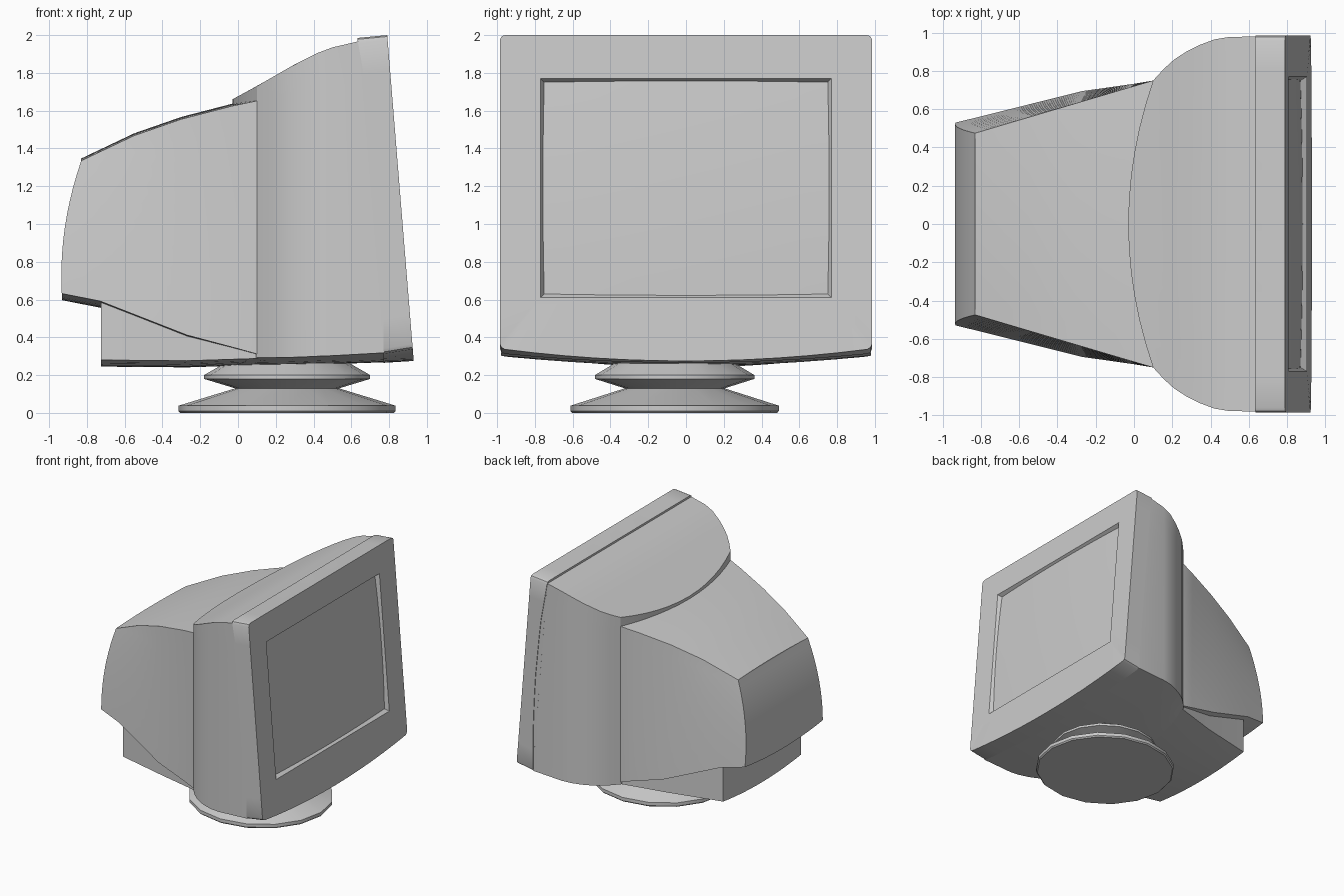
import bpy, bmesh, math

if "Cube" in bpy.data.objects:
    bpy.data.objects.remove(bpy.data.objects["Cube"])

NB, NS = 6, 10   # ring points: half of bottom/top, and one side


def interp(table, x):
    if x <= table[0][0]:
        return table[0][1]
    for (a, fa), (b, fb) in zip(table, table[1:]):
        if x <= b:
            return fa + (fb - fa) * (x - a) / (b - a)
    return table[-1][1]


def bow(z, h):
    return lambda u: z + h * (1 - u * u)


def ring(xf, w0, w1, zb, zt, r=0.0):
    """Mirrored cross-section, starting at the bottom middle."""
    half = []
    for i in range(NB + 1):
        y = (w0 - r) * i / NB
        z = zb(y / w0)
        half.append((xf(y / w0, z), y, z))
    lo, hi = zb(1) + r, zt(1) - r
    half.append((xf(1, lo), w0 - .3 * r, lo - .7 * r))
    for j in range(NS + 1):
        t = j / NS
        z = lo + (hi - lo) * t
        half.append((xf(1, z), w0 + (w1 - w0) * t, z))
    half.append((xf(1, hi + .7 * r), w1 - .3 * r, hi + .7 * r))
    for i in range(NB, -1, -1):
        y = (w1 - r) * i / NB
        z = zt(y / w1)
        half.append((xf(y / w1, z), y, z))
    return half + [(x, -y, z) for x, y, z in reversed(half[1:-1])]


def finish(bm, name, angle):
    bmesh.ops.remove_doubles(bm, verts=bm.verts, dist=1e-4)
    bmesh.ops.recalc_face_normals(bm, faces=bm.faces)
    me = bpy.data.meshes.new(name)
    bm.to_mesh(me)
    bm.free()
    ob = bpy.data.objects.new(name, me)
    bpy.context.collection.objects.link(ob)
    me.shade_smooth()
    me.set_sharp_from_angle(angle=math.radians(angle))
    return ob


def loft(name, rings, start=0, angle=28):
    """Skin the rings; caps are strips paired outward from index start."""
    bm = bmesh.new()
    vs = [[bm.verts.new(p) for p in r] for r in rings]
    n = len(rings[0])
    for a, b in zip(vs, vs[1:]):
        for i in range(n):
            k = (i + 1) % n
            bm.faces.new((a[i], a[k], b[k], b[i]))
    for r in (vs[0], vs[-1]):
        for i in range(n // 2):
            quad = [r[(start + i) % n], r[(start + i + 1) % n],
                    r[(start - i - 1) % n], r[(start - i) % n]]
            bm.faces.new(list(dict.fromkeys(quad)))
    return finish(bm, name, angle)


# Shared curves: bezel front plane, bezel back seam, hood top profile
def front(z):
    return .93 - .14 * (z - .28) / 1.72


BACK = [(.27, .77), (.7, .768), (1.1, .75), (1.6, .70), (1.98, .632)]
TOP = [(-.03, 1.66), (.1, 1.73), (.3, 1.845), (.45, 1.92), (.55, 1.95), (.63, 1.967)]

# Bezel with a sloped screen opening
loft("bezel", [
    ring(lambda u, z: interp(BACK, z), .985, .985, bow(.315, -.05), bow(1.985, 0), .025),
    ring(lambda u, z: front(z), .985, .985, bow(.34, -.065), bow(2.0, 0), .025),
    ring(lambda u, z: front(z), .77, .77, bow(.61, 0), bow(1.77, 0)),
    ring(lambda u, z: front(z) - .04, .745, .745, bow(.635, 0), bow(1.745, 0)),
])

# Bulged glass screen
bm = bmesh.new()
bmesh.ops.create_grid(bm, x_segments=12, y_segments=12, size=1)
for v in bm.verts:
    a, b = v.co.x, v.co.y
    z = 1.19 + .57 * b
    v.co = (front(z) - .008 - .012 * (a * a + b * b), .76 * a, z)
finish(bm, "screen", 30)
for f in bpy.data.objects["screen"].data.polygons:
    if f.normal.x < 0:
        bpy.data.objects["screen"].data.flip_normals()
    break


# Front hood: flared plan with an arched rear edge
def hood_ring(x, w, d, zedge):
    def xf(u, z):
        return x - d * (1 - u * u)
    return ring(xf, w, w, bow(zedge, -.045), lambda u: interp(TOP, xf(u, 0)))


hood = [hood_ring(*s) for s in [(.1, .75, .13, .292), (.155, .81, .115, .292),
                                (.21, .86, .1, .293), (.275, .902, .075, .294),
                                (.34, .935, .05, .296), (.42, .965, .02, .3),
                                (.5, .978, 0, .303)]]
hood.append(ring(lambda u, z: interp(BACK, z) + .003, .98, .98,
                 bow(.318, -.05), bow(1.967, 0)))
loft("front_hood", hood, start=NB + 2 + NS // 2)


# Rear tube housing: (top x, z, half width, bottom x, z, half width, bulge)
def rear_ring(xt, zt, wt, xb, zb, wb, bulge):
    def xf(u, z):
        t = min(1, max(0, (z - zb) / (zt - zb)))
        return xb + (xt - xb) * t - bulge * 4 * t * (1 - t)
    return ring(xf, wb, wt, bow(zb, -.035), bow(zt, .012))


loft("rear_housing", [rear_ring(*s) for s in [
    (-.83, 1.335, .475, -.933, .632, .53, .035),
    (-.55, 1.468, .558, -.73, .592, .58, .012),
    (-.3, 1.555, .632, -.27, .412, .695, 0),
    (-.03, 1.625, .712, 0, .34, .733, 0),
    (.1, 1.652, .75, .1, .312, .75, 0),
    (.16, 1.66, .75, .16, .3, .75, 0)]])

# Lower block below the rear housing
loft("lower_block", [ring(lambda u, z, x=x: x, w, w, bow(zb, -.035), bow(zt, 0))
                     for x, w, zb, zt in [(-.725, .53, .28, .64), (-.27, .635, .276, .5),
                                          (.1, .735, .288, .45), (.2, .76, .29, .45)]])

# Swivel stand: turned profile (radius, z)
bm = bmesh.new()
SEG = 16
rows = []
for r, z in [(.565, 0), (.575, .01), (.575, .038), (.275, .13), (.44, .18), (.44, .2), (.31, .275)]:
    rows.append([bm.verts.new((.26 + r * math.cos(2 * math.pi * i / SEG),
                               -.06 + .96 * r * math.sin(2 * math.pi * i / SEG), z))
                 for i in range(SEG)])
for a, b in zip(rows, rows[1:]):
    for i in range(SEG):
        k = (i + 1) % SEG
        bm.faces.new((a[i], a[k], b[k], b[i]))
bm.faces.new(rows[0])
bm.faces.new(rows[-1])
finish(bm, "swivel_stand", 30)
